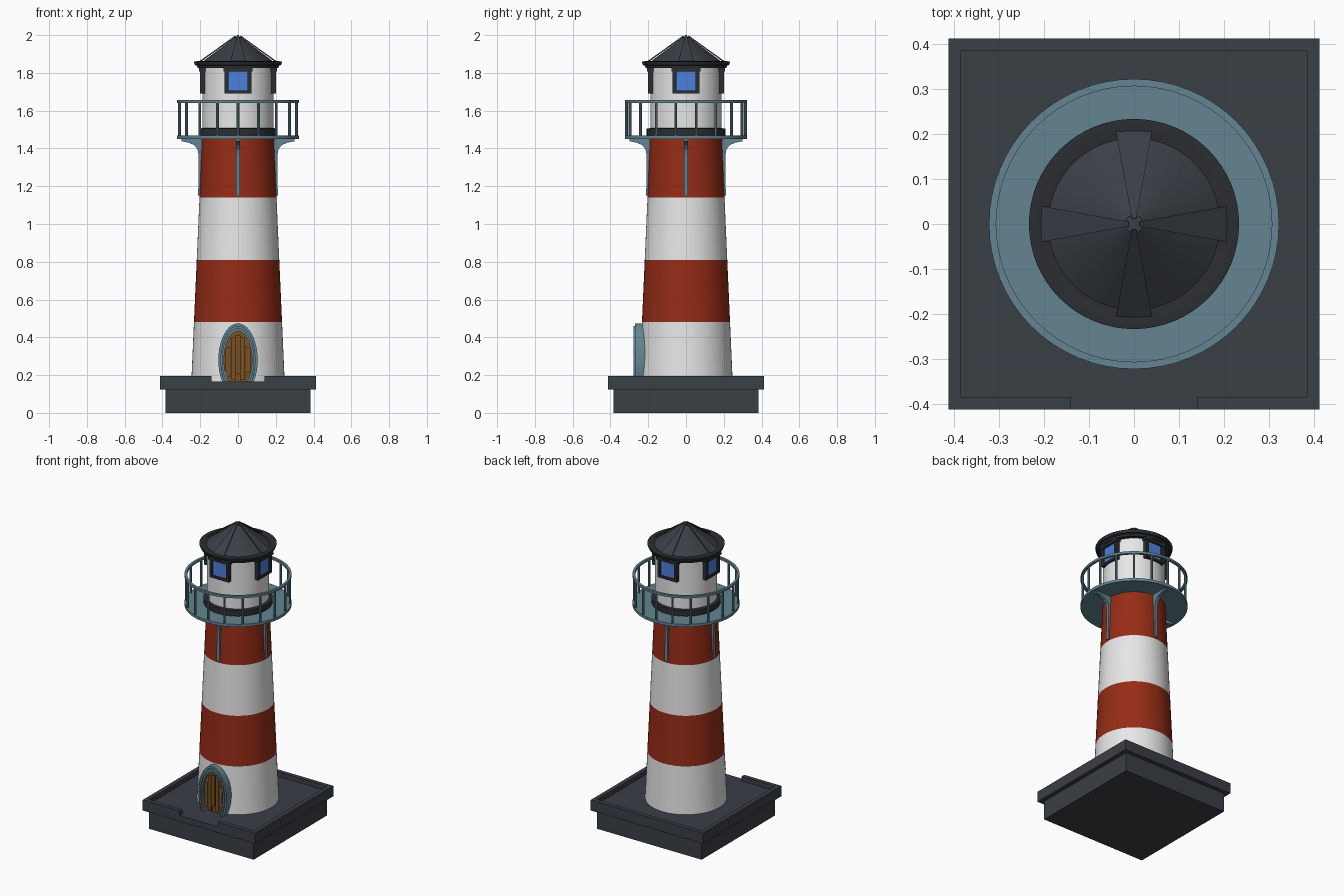
import bpy, bmesh, math
from mathutils import Matrix, Vector

if "Cube" in bpy.data.objects:
    bpy.data.objects.remove(bpy.data.objects["Cube"])


def mat(name, rgb):
    m = bpy.data.materials.new(name)
    m.diffuse_color = (*rgb, 1)
    m.use_nodes = True
    m.node_tree.nodes["Principled BSDF"].inputs["Base Color"].default_value = m.diffuse_color
    return m


WHITE = mat("white paint", (0.80, 0.80, 0.80))
RED = mat("red paint", (0.30, 0.025, 0.008))
SLATE = mat("dark slate", (0.042, 0.050, 0.061))
BLACK = mat("near black trim", (0.024, 0.027, 0.032))
TEAL = mat("teal metal", (0.125, 0.235, 0.285))
BLUE = mat("window blue", (0.075, 0.22, 0.72))
WOOD = mat("door wood", (0.19, 0.085, 0.016))
GAP = mat("dark wood", (0.06, 0.028, 0.008))


def finish(name, bm, *mats, smooth=False):
    bmesh.ops.recalc_face_normals(bm, faces=bm.faces[:])
    me = bpy.data.meshes.new(name)
    bm.to_mesh(me)
    bm.free()
    for m in mats:
        me.materials.append(m)
    ob = bpy.data.objects.new(name, me)
    bpy.context.collection.objects.link(ob)
    if smooth:
        bpy.ops.object.select_all(action='DESELECT')
        ob.select_set(True)
        bpy.context.view_layer.objects.active = ob
        bpy.ops.object.shade_smooth_by_angle(angle=math.radians(30))
    return ob


def lathe(name, profile, *mats, n=64, closed=False, rule=None):
    """Revolve (radius, z) points about the z axis; open profiles get caps."""
    bm = bmesh.new()
    rings = [[bm.verts.new((r * math.cos(math.tau * i / n), r * math.sin(math.tau * i / n), z))
              for i in range(n)] for r, z in profile]
    for a, b in zip(rings, rings[1:] + (rings[:1] if closed else [])):
        for i in range(n):
            bm.faces.new((a[i], a[(i + 1) % n], b[(i + 1) % n], b[i]))
    if not closed:
        bm.faces.new(rings[0])
        bm.faces.new(rings[-1])
    if rule:
        for f in bm.faces:
            f.material_index = rule(f.calc_center_median().z)
    return finish(name, bm, *mats, smooth=True)


def add_box(bm, x0, x1, y0, y1, z0, z1, turn=0):
    m = (Matrix.Rotation(turn, 4, 'Z') @ Matrix.Translation(((x0 + x1) / 2, (y0 + y1) / 2, (z0 + z1) / 2))
         @ Matrix.Diagonal((x1 - x0, y1 - y0, z1 - z0, 1)))
    bmesh.ops.create_cube(bm, size=1, matrix=m)


def add_prism(bm, pts, offset):
    """Extrude a polygon of 3D points by an offset vector."""
    a = [bm.verts.new(p) for p in pts]
    b = [bm.verts.new(Vector(p) + Vector(offset)) for p in pts]
    bm.faces.new(a)
    bm.faces.new(b[::-1])
    for i in range(len(a)):
        j = (i + 1) % len(a)
        bm.faces.new((a[i], b[i], b[j], a[j]))


QUARTERS = [k * math.pi / 2 for k in range(4)]

# Square plinth with a low parapet, open in front of the door
bm = bmesh.new()
add_box(bm, -.385, .385, -.385, .385, 0, .13)
add_box(bm, -.413, .413, -.413, .413, .125, .165)
for s in (-1, 1):
    x0, x1 = sorted((s * .385, s * .413))
    add_box(bm, x0, x1, -.413, .413, .165, .195)
    x0, x1 = sorted((s * .14, s * .385))
    add_box(bm, x0, x1, -.413, -.385, .165, .195)
add_box(bm, -.385, .385, .385, .413, .165, .195)
finish("plinth", bm, SLATE)

# Tapered striped tower
bands = (.16, .48, .81, 1.14, 1.455)
lathe("tower", [(.2465 - (z - .18) * .0445, z) for z in bands], WHITE, RED,
      rule=lambda z: 1 if .48 < z < .81 or 1.14 < z < 1.454 else 0)

# Gallery deck and railing
lathe("gallery_deck", [(.323, 1.45), (.323, 1.468)], TEAL)
lathe("hand_rail", [(.307, 1.641), (.323, 1.641), (.323, 1.656), (.307, 1.656)], TEAL, closed=True)
bm = bmesh.new()
for k in range(18):
    a = math.tau * k / 18
    bmesh.ops.create_cone(bm, cap_ends=True, segments=8, radius1=.0075, radius2=.0075, depth=.19,
                          matrix=Matrix.Translation((.315 * math.sin(a), -.315 * math.cos(a), 1.555)))
finish("balusters", bm, TEAL, smooth=True)

# Curved brackets under the gallery
bm = bmesh.new()
shape = [(.30, 1.452), (.30, 1.438), (.262, 1.431), (.232, 1.418), (.214, 1.395),
         (.208, 1.36), (.211, 1.15), (.195, 1.15), (.18, 1.452)]
for a in QUARTERS:
    rot = Matrix.Rotation(a, 3, 'Z')
    add_prism(bm, [rot @ Vector((r, -.01, z)) for r, z in shape], rot @ Vector((0, .02, 0)))
finish("gallery_brackets", bm, TEAL)

# Lantern room with dark skirting
lathe("lantern_room", [(.188, 1.46), (.188, 1.84)], WHITE)
lathe("lantern_skirting", [(.208, 1.465), (.208, 1.505), (.185, 1.508)], BLACK)

# Four windows
frame, glass = bmesh.new(), bmesh.new()
for a in QUARTERS:
    for s in (-1, 1):
        x0, x1 = sorted((s * .05, s * .071))
        add_box(frame, x0, x1, -.2, -.165, 1.69, 1.825, a)
    add_box(frame, -.071, .071, -.2, -.165, 1.69, 1.706, a)
    add_box(frame, -.078, .078, -.206, -.165, 1.808, 1.828, a)
    add_box(glass, -.052, .052, -.191, -.183, 1.70, 1.815, a)
finish("window_frames", frame, BLACK)
finish("window_glass", glass, BLUE)

# Roof eaves, cone and cap
lathe("roof_eaves", [(.18, 1.825), (.214, 1.825), (.217, 1.838), (.228, 1.842), (.234, 1.86),
                     (.215, 1.862), (.19, 1.856)], BLACK)
lathe("roof_cone", [(.197, 1.852), (.02, 1.985), (.02, 1.992)], SLATE)

# Four flared roof panels lying on the cone
bm = bmesh.new()
for a in QUARTERS:
    rot = Matrix.Rotation(a, 3, 'Z')
    pts = [(.211, -.041, 1.848), (.211, .041, 1.848), (.012, .005, 1.991), (.012, -.005, 1.991)]
    add_prism(bm, [rot @ Vector(p) for p in pts], (0, 0, .009))
finish("roof_panels", bm, SLATE)


# Arched door: nested ring steps, door leaf and planks
def arch(w, top, n=28):
    """Ellipse outline cut off at the plinth floor."""
    h, cz, z0 = top - .28, .28, .165
    t = math.asin(max(-1, (z0 - cz) / h))
    return [(w * math.cos(t + (math.pi - 2 * t) * i / n), cz + h * math.sin(t + (math.pi - 2 * t) * i / n))
            for i in range(n + 1)]


def arch_ring(name, w0, t0, w1, t1, y):
    bm = bmesh.new()
    out, inn = arch(w0, t0), arch(w1, t1)
    loops = [[bm.verts.new((x, yy, z)) for x, z in pts]
             for pts, yy in ((out, -.2), (out, y), (inn, y), (inn, -.2))]
    for j in range(4):
        a, b = loops[j], loops[(j + 1) % 4]
        for i in range(len(a) - 1):
            bm.faces.new((a[i], a[i + 1], b[i + 1], b[i]))
    for i in (0, -1):
        bm.faces.new([l[i] for l in loops])
    finish(name, bm, TEAL, smooth=True)


arch_ring("door_frame_outer", .104, .474, .092, .46, -.27)
arch_ring("door_frame_middle", .093, .461, .083, .446, -.279)
arch_ring("door_frame_inner", .084, .447, .074, .433, -.268)
bm = bmesh.new()
add_prism(bm, [(x, -.2, z) for x, z in arch(.076, .436)], (0, -.054, 0))
finish("door_leaf", bm, WOOD)
bm = bmesh.new()
for x, z0, z1 in ((-.054, .19, .35), (-.027, .175, .40), (0, .205, .41), (.027, .175, .40), (.054, .215, .35)):
    add_box(bm, x - .011, x + .011, -.262, -.25, z0, z1)
finish("door_planks", bm, WOOD)
bm = bmesh.new()
for x, z0, z1 in ((-.041, .18, .36), (-.0135, .17, .41), (.0135, .17, .41), (.041, .18, .36)):
    add_box(bm, x - .002, x + .002, -.2555, -.25, z0, z1)
finish("door_gaps", bm, GAP)
